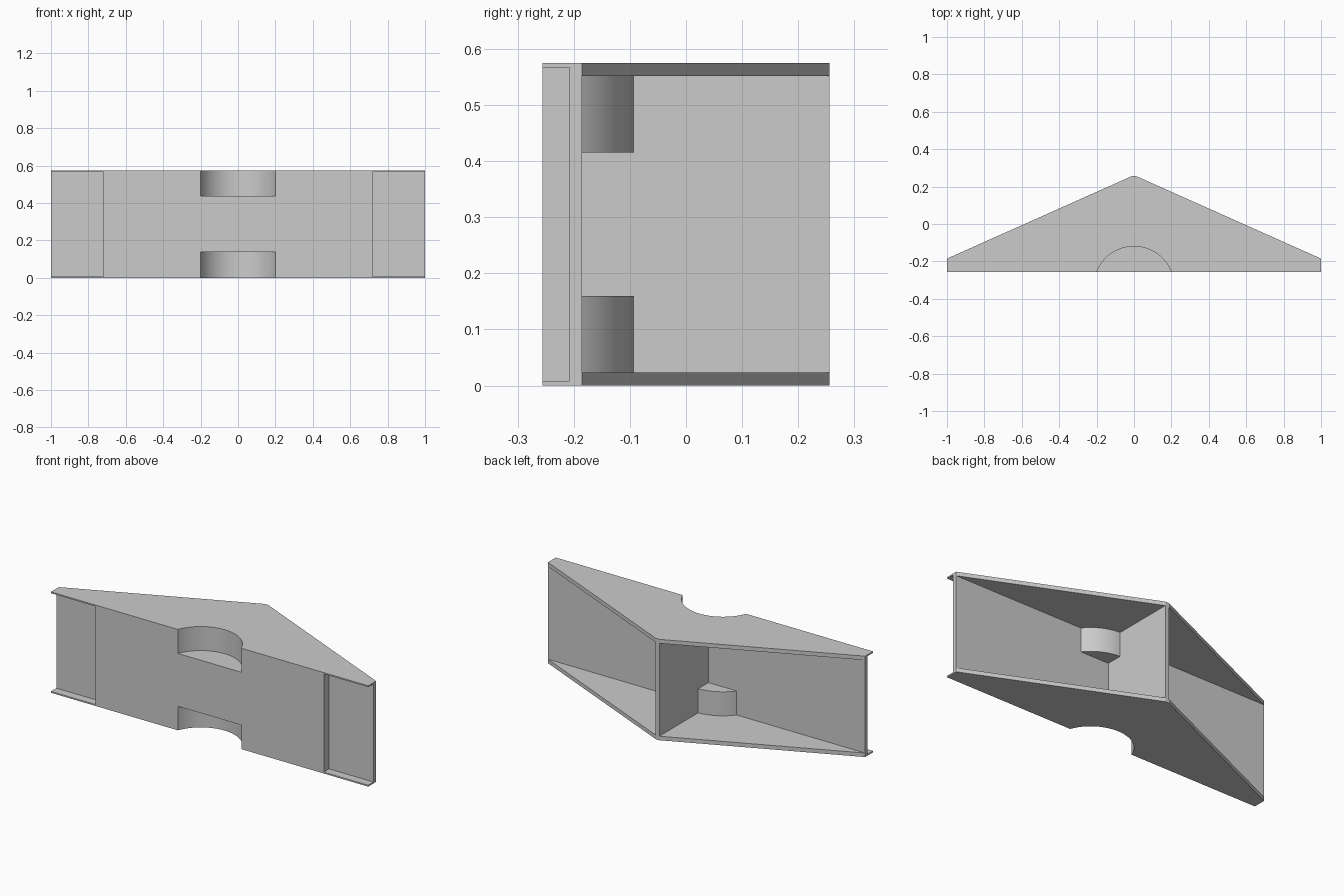
import bpy
import bmesh
from math import asin, cos, pi, radians, sin

if "Cube" in bpy.data.objects:
    bpy.data.objects.remove(bpy.data.objects["Cube"], do_unlink=True)

HEIGHT = 0.575
SHEET = 0.023          # thickness of plates, web and pocket walls
FRONT, BACK = -0.256, 0.256
WALL = -0.185          # rear face of the front wall
ARC_Y = -0.335         # centre of the round pockets
ARC_R = 0.215
POCKET = 0.137         # pocket depth

grey = bpy.data.materials.new("plain grey")
grey.use_nodes = True
grey.diffuse_color = (0.6, 0.6, 0.6, 1)
grey.node_tree.nodes["Principled BSDF"].inputs["Base Color"].default_value = (0.6, 0.6, 0.6, 1)


def prism(name, outline, low, high):
    """Extrude a plan outline between two heights."""
    bm = bmesh.new()
    face = bm.faces.new([bm.verts.new((x, y, low)) for x, y in outline])
    moved = bmesh.ops.extrude_face_region(bm, geom=[face])["geom"]
    verts = [v for v in moved if isinstance(v, bmesh.types.BMVert)]
    bmesh.ops.translate(bm, verts=verts, vec=(0, 0, high - low))
    bmesh.ops.recalc_face_normals(bm, faces=bm.faces)
    mesh = bpy.data.meshes.new(name)
    bm.to_mesh(mesh)
    bm.free()
    mesh.materials.append(grey)
    obj = bpy.data.objects.new(name, mesh)
    bpy.context.collection.objects.link(obj)
    return obj


def segment(radius, chord_y, steps=40):
    """Circle segment behind a chord."""
    start = asin((chord_y - ARC_Y) / radius)
    angles = [start + (pi - 2 * start) * i / steps for i in range(steps + 1)]
    return [(radius * cos(a), ARC_Y + radius * sin(a)) for a in angles]


def box(x0, x1, y0, y1):
    return [(x0, y0), (x1, y0), (x1, y1), (x0, y1)]


def combine(target, helper, operation):
    mod = target.modifiers.new(helper.name, 'BOOLEAN')
    mod.solver = 'EXACT'
    mod.operation = operation
    mod.object = helper
    helper.hide_render = True
    helpers.append(helper)


# Full wedge-shaped body
helpers = []
half = SHEET / 2
bracket = prism("bracket", [(-1, FRONT), (1, FRONT), (1, WALL), (half, BACK),
                            (-half, BACK), (-1, WALL)], 0, HEIGHT)

# Open bays behind the wall, leaving two plates and a centre web
for s in (-1, 1):
    bay = prism("bay_cutter", box(s * half, s * 1.1, WALL, 0.4), SHEET, HEIGHT - SHEET)
    combine(bracket, bay, 'DIFFERENCE')

# Pocket housings inside the bays
floor = POCKET + SHEET
for low, high in ((SHEET / 2, floor), (HEIGHT - floor, HEIGHT - SHEET / 2)):
    housing = prism("pocket_housing", segment(ARC_R + 0.027, -0.22), low, high)
    combine(bracket, housing, 'UNION')

# Round pockets open to the front, top and bottom
for low, high in ((-0.1, POCKET), (HEIGHT - POCKET, HEIGHT + 0.1)):
    pocket = prism("pocket_cutter", segment(ARC_R, -0.3), low, high)
    combine(bracket, pocket, 'DIFFERENCE')

# Shallow recesses at both ends of the front wall
for s in (-1, 1):
    recess = prism("recess_cutter", box(s * 0.72, s * 1.1, -0.4, -0.208), 0.008, HEIGHT - 0.008)
    combine(bracket, recess, 'DIFFERENCE')

# Bake the result and drop the helpers
bpy.context.view_layer.update()
graph = bpy.context.evaluated_depsgraph_get()
baked = bpy.data.meshes.new_from_object(bracket.evaluated_get(graph))
bracket.modifiers.clear()
bracket.data = baked
for helper in helpers:
    bpy.data.objects.remove(helper, do_unlink=True)

baked.materials.clear()
baked.materials.append(grey)
for poly in baked.polygons:
    poly.material_index = 0

bpy.ops.object.select_all(action='DESELECT')
bracket.select_set(True)
bpy.context.view_layer.objects.active = bracket
bpy.ops.object.shade_smooth_by_angle(angle=radians(20))
